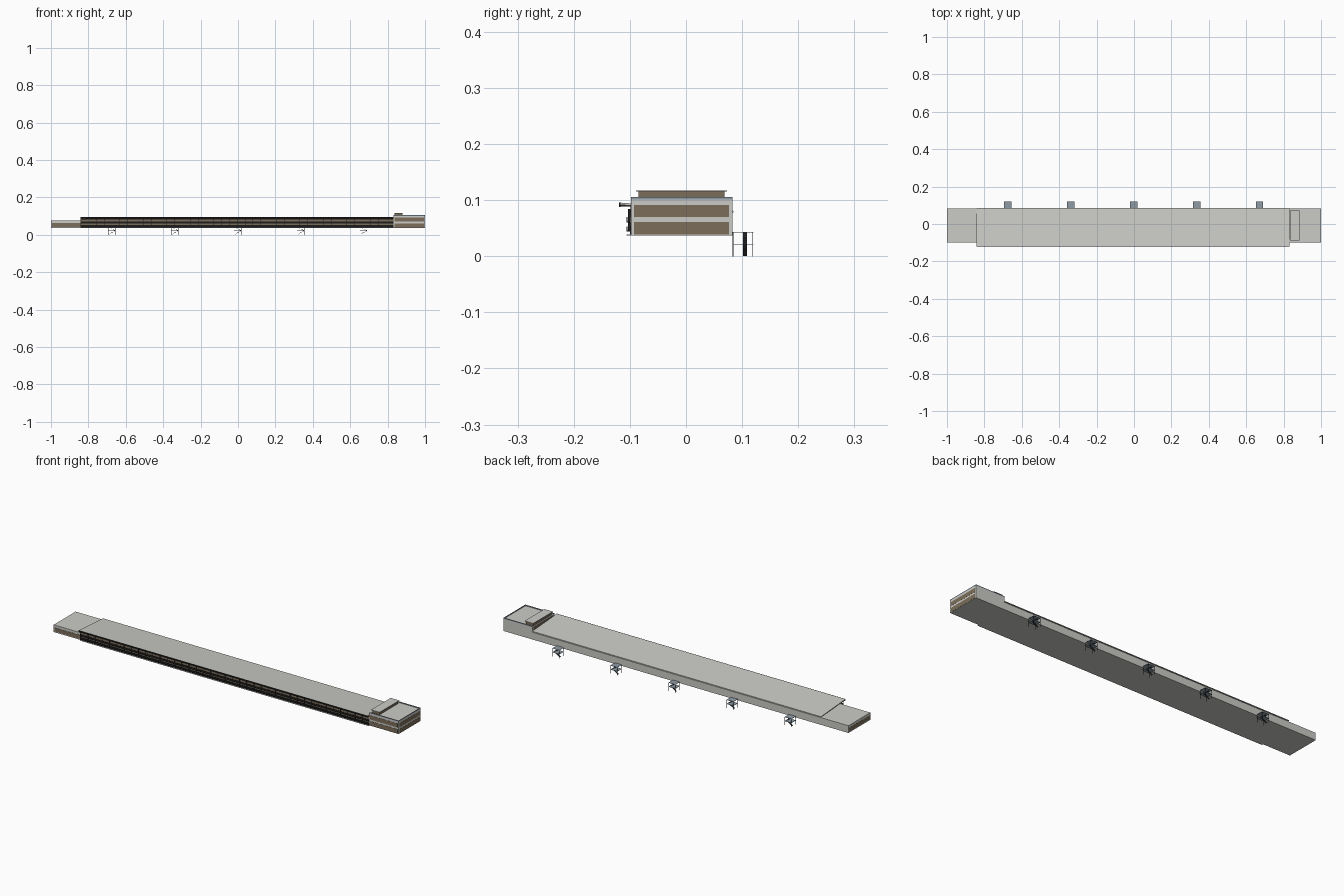
import bpy, bmesh, math
from mathutils import Matrix, Vector

cube = bpy.data.objects.get("Cube")
if cube:
    bpy.data.objects.remove(cube)


def material(name, r, g, b):
    m = bpy.data.materials.new(name)
    m.use_nodes = True
    m.diffuse_color = (r, g, b, 1)
    m.node_tree.nodes["Principled BSDF"].inputs["Base Color"].default_value = (r, g, b, 1)
    return m


wall = material("light grey wall", 0.6, 0.6, 0.57)
glass = material("brown glass", 0.2, 0.155, 0.1)
black = material("black metal", 0.012, 0.012, 0.012)
steel = material("blue grey steel", 0.27, 0.33, 0.38)
dark = material("dark steel", 0.05, 0.055, 0.06)


def finish(name, bm, mat):
    bmesh.ops.recalc_face_normals(bm, faces=bm.faces)
    mesh = bpy.data.meshes.new(name)
    bm.to_mesh(mesh)
    bm.free()
    mesh.materials.append(mat)
    obj = bpy.data.objects.new(name, mesh)
    bpy.context.collection.objects.link(obj)
    return obj


def boxes(name, mat, *spans):
    """One object from boxes given as (x0, x1, y0, y1, z0, z1)."""
    bm = bmesh.new()
    for x0, x1, y0, y1, z0, z1 in spans:
        place = Matrix.Translation(((x0 + x1) / 2, (y0 + y1) / 2, (z0 + z1) / 2))
        size = Matrix.Diagonal((x1 - x0, y1 - y0, z1 - z0, 1))
        bmesh.ops.create_cube(bm, size=1, matrix=place @ size)
    return finish(name, bm, mat)


def prism(name, mat, x0, x1, profile):
    """Sweep a (y, z) profile along x."""
    bm = bmesh.new()
    face = bm.faces.new([bm.verts.new((x0, y, z)) for y, z in profile])
    swept = bmesh.ops.extrude_face_region(bm, geom=[face])["geom"]
    bmesh.ops.translate(bm, vec=(x1 - x0, 0, 0),
                        verts=[v for v in swept if isinstance(v, bmesh.types.BMVert)])
    return finish(name, bm, mat)


FRONT, BACK, BASE = -0.098, 0.083, 0.037
HALL0, HALL1 = -0.842, 0.832

# Main volumes
boxes("low_wing", wall, (-1, HALL0, FRONT, BACK, BASE, 0.075))
boxes("main_hall", wall, (HALL0, HALL1, FRONT, BACK, BASE, 0.075))
boxes("end_block", wall, (HALL1, 1, FRONT, BACK, BASE, 0.101))

# Sloping main roof over a recessed upper storey
prism("upper_storey", glass, HALL0 + 0.03, HALL1,
      [(-0.094, 0.074), (0.078, 0.074), (0.078, 0.079), (-0.094, 0.091)])
prism("main_roof", wall, HALL0, HALL1,
      [(-0.117, 0.0915), (BACK + 0.002, 0.078), (BACK + 0.002, 0.081), (-0.117, 0.0955)])
boxes("roof_fascia", black, (HALL0, HALL1, -0.119, -0.117, 0.088, 0.0955))
boxes("shaded_clerestory", black, (HALL0 + 0.03, HALL1, -0.097, -0.094, 0.081, 0.091))

# Front galleries: glazing, floor slabs, railings and mullions
boxes("gallery_glazing", glass, (HALL0, HALL1, -0.1, FRONT, 0.053, 0.081))
boxes("gallery_floors", black,
      (HALL0, HALL1, -0.106, FRONT, 0.060, 0.062),
      (HALL0, HALL1, -0.106, FRONT, 0.044, 0.046))
boxes("gallery_railings", black,
      (HALL0, HALL1, -0.106, -0.104, 0.062, 0.070),
      (HALL0, HALL1, -0.106, -0.104, 0.046, 0.053))
boxes("ground_panels", black, (HALL0, HALL1, -0.1, FRONT, 0.039, 0.053))
boxes("base_edge", wall, (HALL0, HALL1, -0.106, FRONT, BASE, 0.039))
bays = 40
step = (HALL1 - HALL0) / bays
boxes("gallery_mullions", black,
      *[(HALL0 + i * step, HALL0 + i * step + 0.002, -0.103, FRONT, 0.045, 0.084)
        for i in range(bays)])
boxes("roof_brackets", black,
      *[(HALL0 + i * step, HALL0 + i * step + 0.003, -0.117, -0.094, 0.0885, 0.0915)
        for i in range(0, bays, 2)])

# Window bands on the low wing and the end block
T = 0.001
boxes("low_wing_windows", glass,
      (-0.995, HALL0, FRONT - T, FRONT, 0.042, 0.062),
      (-1, -1 + T, FRONT + 0.005, BACK - 0.005, 0.042, 0.062)).location.x = -T / 4
for label, z0, z1 in (("lower", 0.039, 0.061), ("upper", 0.070, 0.091)):
    boxes("end_block_" + label + "_windows", glass,
          (HALL1 + 0.004, 0.995, FRONT - T, FRONT, z0, z1),
          (1, 1 + T / 2, FRONT + 0.005, BACK - 0.006, z0, z1))
boxes("inner_end_window", glass, (HALL1 - T, HALL1, -0.09, 0.075, 0.083, 0.098))

# Parapet around the end block roof
boxes("parapet", steel,
      (HALL1, 1, FRONT, FRONT + 0.002, 0.101, 0.106),
      (HALL1, 1, BACK - 0.002, BACK, 0.101, 0.106),
      (0.998, 1, FRONT, BACK, 0.101, 0.106))

# Rooftop room
boxes("rooftop_room", glass, (0.838, 0.88, -0.085, 0.069, 0.101, 0.115))
boxes("rooftop_slab", wall, (0.834, 0.884, -0.089, 0.073, 0.115, 0.117))

# Rear escape stairs: two landings on posts, joined by folding flights
LOW, HIGH = 0.021, 0.042


def flight(name, x0, z0, x1, z1):
    n = 6
    bm = bmesh.new()
    run = Vector((x1 - x0, 0, z1 - z0))
    tilt = Matrix.Rotation(-math.atan2(run.z, run.x), 4, 'Y')
    mid = Matrix.Translation(((x0 + x1) / 2, 0.105, (z0 + z1) / 2))
    bmesh.ops.create_cube(bm, size=1,
                          matrix=mid @ tilt @ Matrix.Diagonal((run.length, 0.007, 0.001, 1)))
    for i in range(n):
        t = (i + 0.5) / n
        tread = Matrix.Translation((x0 + run.x * t, 0.105, z0 + run.z * t + 0.001))
        bmesh.ops.create_cube(bm, size=1,
                              matrix=tread @ Matrix.Diagonal((0.005, 0.007, 0.001, 1)))
    finish(name, bm, dark)


for i in range(5):
    x = -0.675 + i * 0.3365
    tag = "_" + str(i + 1)
    boxes("stair_landings" + tag, steel,
          (x - 0.02, x + 0.02, BACK, 0.12, HIGH, HIGH + 0.001),
          (x - 0.02, x + 0.02, BACK, 0.12, LOW, LOW + 0.001))
    boxes("stair_posts" + tag, dark,
          *[(px - 0.0008, px + 0.0008, py - 0.0008, py + 0.0008, 0, HIGH)
            for px in (x - 0.019, x + 0.019) for py in (BACK + 0.001, 0.119)])
    flight("lower_flight" + tag, x - 0.016, 0.001, x + 0.018, LOW)
    flight("upper_flight" + tag, x + 0.018, LOW, x - 0.016, HIGH)
